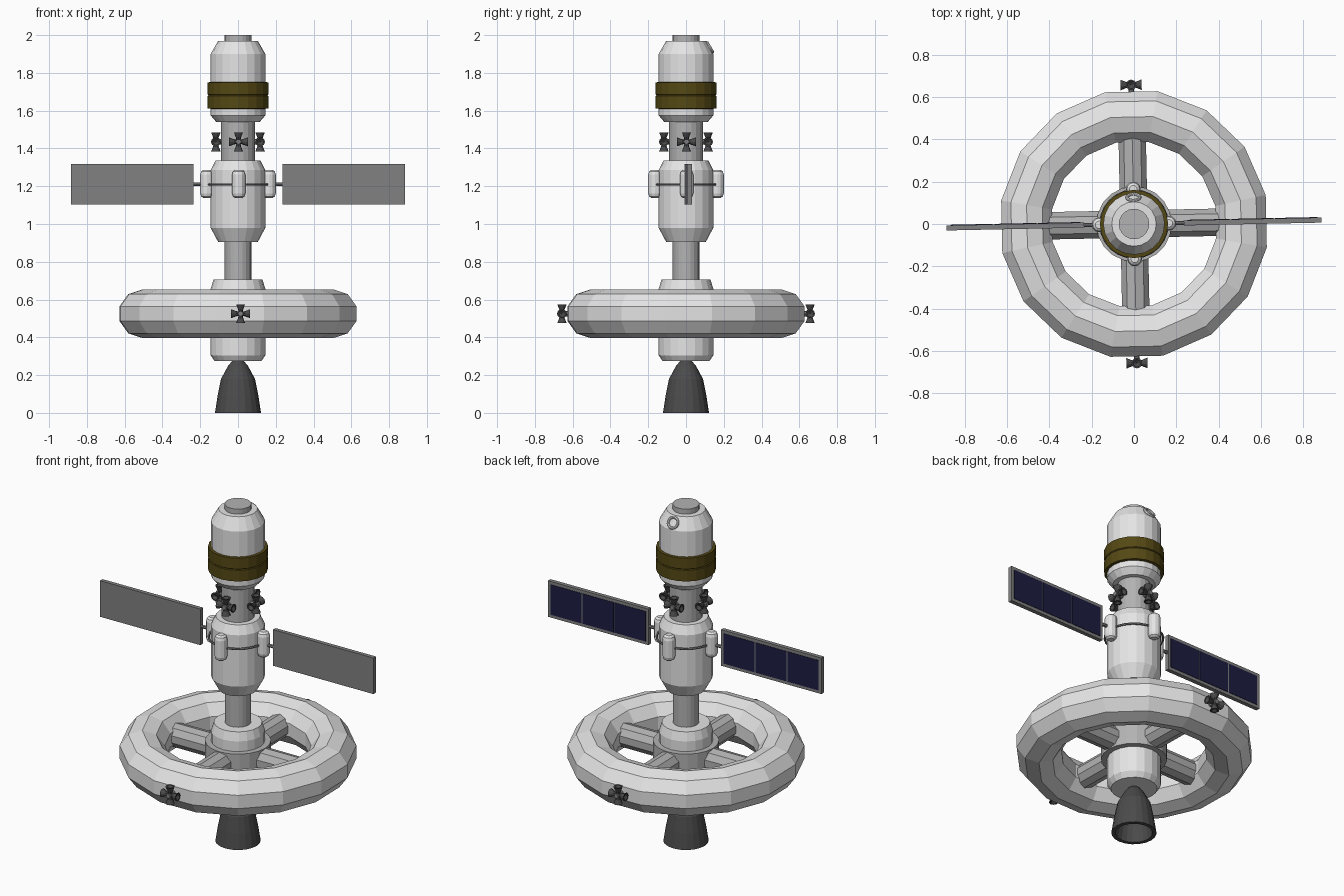
import bpy, bmesh, math
from mathutils import Matrix, Vector

if "Cube" in bpy.data.objects:
    bpy.data.objects.remove(bpy.data.objects["Cube"])

YAW = Matrix.Rotation(math.radians(1.2), 4, 'Z')  # slight turn of the whole station


def mat(name, rgb):
    m = bpy.data.materials.new(name)
    m.diffuse_color = (*rgb, 1)
    m.use_nodes = True
    m.node_tree.nodes["Principled BSDF"].inputs["Base Color"].default_value = m.diffuse_color
    return m


WHITE = mat("hull white", (0.78, 0.78, 0.78))
GREY = mat("structure grey", (0.45, 0.45, 0.45))
FRAME = mat("panel grey", (0.22, 0.22, 0.22))
DARK = mat("engine dark", (0.07, 0.07, 0.07))
GOLD = mat("gold foil", (0.09, 0.065, 0.007))
BLUE = mat("solar blue", (0.012, 0.012, 0.055))


def finish(name, bm, material, m=Matrix()):
    bmesh.ops.recalc_face_normals(bm, faces=bm.faces[:])
    bm.transform(YAW @ m)
    me = bpy.data.meshes.new(name)
    bm.to_mesh(me)
    bm.free()
    me.materials.append(material)
    ob = bpy.data.objects.new(name, me)
    bpy.context.collection.objects.link(ob)
    return ob


def revolve(bm, profile, sides, m=Matrix(), offset=0.0, closed=False):
    """Spin (radius, z) points about z; a zero radius closes to a point."""
    rings = []
    for r, z in profile:
        if r == 0:
            rings.append([bm.verts.new(m @ Vector((0, 0, z)))] * sides)
        else:
            rings.append([bm.verts.new(m @ Vector((
                r * math.cos(2 * math.pi * (i + offset) / sides),
                r * math.sin(2 * math.pi * (i + offset) / sides), z))) for i in range(sides)])
    pairs = list(zip(rings, rings[1:]))
    if closed:
        pairs.append((rings[-1], rings[0]))
    for a, b in pairs:
        for i in range(sides):
            j = (i + 1) % sides
            quad = list(dict.fromkeys((a[i], a[j], b[j], b[i])))
            if len(quad) > 2:
                bm.faces.new(quad)


def lathe(name, profile, material, sides=20, m=Matrix(), offset=0.0, closed=False):
    bm = bmesh.new()
    revolve(bm, profile, sides, offset=offset, closed=closed)
    return finish(name, bm, material, m)


def solid(*pts):
    return [(0, pts[0][1]), *pts, (0, pts[-1][1])]


def circle(big, small, z, n, start=0.0):
    return [(big + small * math.cos(start + 2 * math.pi * k / n),
             z + small * math.sin(start + 2 * math.pi * k / n)) for k in range(n)]


def box(name, x, y, z, material):
    bm = bmesh.new()
    bmesh.ops.create_cube(bm, size=1)
    size = [b - a for a, b in (x, y, z)]
    mid = [(a + b) / 2 for a, b in (x, y, z)]
    return finish(name, bm, material, Matrix.Translation(mid) @ Matrix.Diagonal((*size, 1)))


def turn(k):
    return Matrix.Rotation(k * math.pi / 2, 4, 'Z')


ALONG_X = Matrix.Rotation(math.pi / 2, 4, 'Y')

# Engine bell, hollow underneath
lathe("engine_nozzle", [(0.122, 0), (0.108, 0.09), (0.09, 0.18), (0.052, 0.25), (0.03, 0.275),
                        (0, 0.275), (0, 0.17), (0.06, 0.16), (0.085, 0.09), (0.1, 0)],
      DARK, closed=True)

# Central stack of modules
lathe("lower_module", solid((0.125, 0.275), (0.145, 0.305), (0.145, 0.655), (0.13, 0.705)), WHITE)
lathe("lower_neck", solid((0.071, 0.69), (0.071, 0.92)), GREY)
lathe("middle_module", solid((0.105, 0.905), (0.145, 0.98), (0.145, 1.285), (0.12, 1.335)), WHITE)
lathe("upper_neck", solid((0.089, 1.32), (0.089, 1.55)), GREY)
lathe("upper_module", solid((0.115, 1.54), (0.145, 1.575), (0.145, 1.9), (0.105, 1.97)), WHITE)
lathe("docking_cap", solid((0.072, 1.96), (0.072, 2.0)), GREY)
lathe("foil_band", solid((0.145, 1.61), (0.161, 1.612), (0.161, 1.678), (0.157, 1.682),
                         (0.161, 1.686), (0.161, 1.75), (0.145, 1.751)), GOLD)

# Round window rim on the rear of the nose
lathe("window_rim", circle(0.03, 0.008, 0, 8), WHITE, 16,
      Matrix.Translation((0, 0.126, 1.935)) @ Matrix.Rotation(math.radians(-60), 4, 'X'), closed=True)

# Habitat wheel with hub and spokes
lathe("habitat_ring", circle(0.515, 0.128, 0.525, 10, math.radians(18)), WHITE, 16,
      offset=0.5, closed=True)
lathe("wheel_hub", solid((0.178, 0.455), (0.178, 0.595)), GREY)
for k in range(4):
    lathe("spoke", solid((0.068, 0.1), (0.068, 0.45)), GREY, 10,
          Matrix.Translation((0, 0, 0.525)) @ turn(k) @ ALONG_X)

# Rounded tanks around the middle module, joined by a thin pipe
for k in range(4):
    lathe("tank_pod", solid((0.018, -0.075), (0.03, -0.066), (0.035, -0.05), (0.035, 0.05),
                            (0.03, 0.066), (0.018, 0.075)), WHITE, 12,
          turn(k) @ Matrix.Translation((0.165, 0, 1.212)))
lathe("tank_pipe", circle(0.158, 0.006, 1.21, 6), FRAME, 24, closed=True)


# Thruster clusters: a mount with four flared nozzles
def thruster(k, radius, z):
    base = turn(k) @ Matrix.Translation((radius, 0, z))
    lathe("thruster_mount", solid((0.014, -0.04), (0.014, 0.02)), FRAME, 10, base @ ALONG_X)
    bm = bmesh.new()
    for q in range(4):
        revolve(bm, [(0, 0.008), (0.011, 0.008), (0.015, 0.025), (0.025, 0.05), (0.018, 0.05), (0, 0.035)],
                10, Matrix.Rotation(q * math.pi / 2, 4, 'X'))
    finish("thruster_nozzles", bm, DARK, base)


for k in range(4):
    thruster(k, 0.117, 1.435)
for k in (1, 3):
    thruster(k, 0.657, 0.525)

# Solar wings with three cells each on the rear face
for s in (-1, 1):
    lathe("wing_arm", solid((0.01, 0.14), (0.01, 0.25)), FRAME, 8,
          Matrix.Translation((0, 0, 1.21)) @ Matrix.Rotation(s * math.pi / 2, 4, 'Y'))
    box("solar_wing", sorted((s * 0.235, s * 0.885)), (-0.012, 0.012), (1.103, 1.317), FRAME)
    for c in range(3):
        x0 = 0.252 + c * 0.2075
        box("solar_cell", sorted((s * x0, s * (x0 + 0.2))), (0.01, 0.0145), (1.121, 1.299), BLUE)
